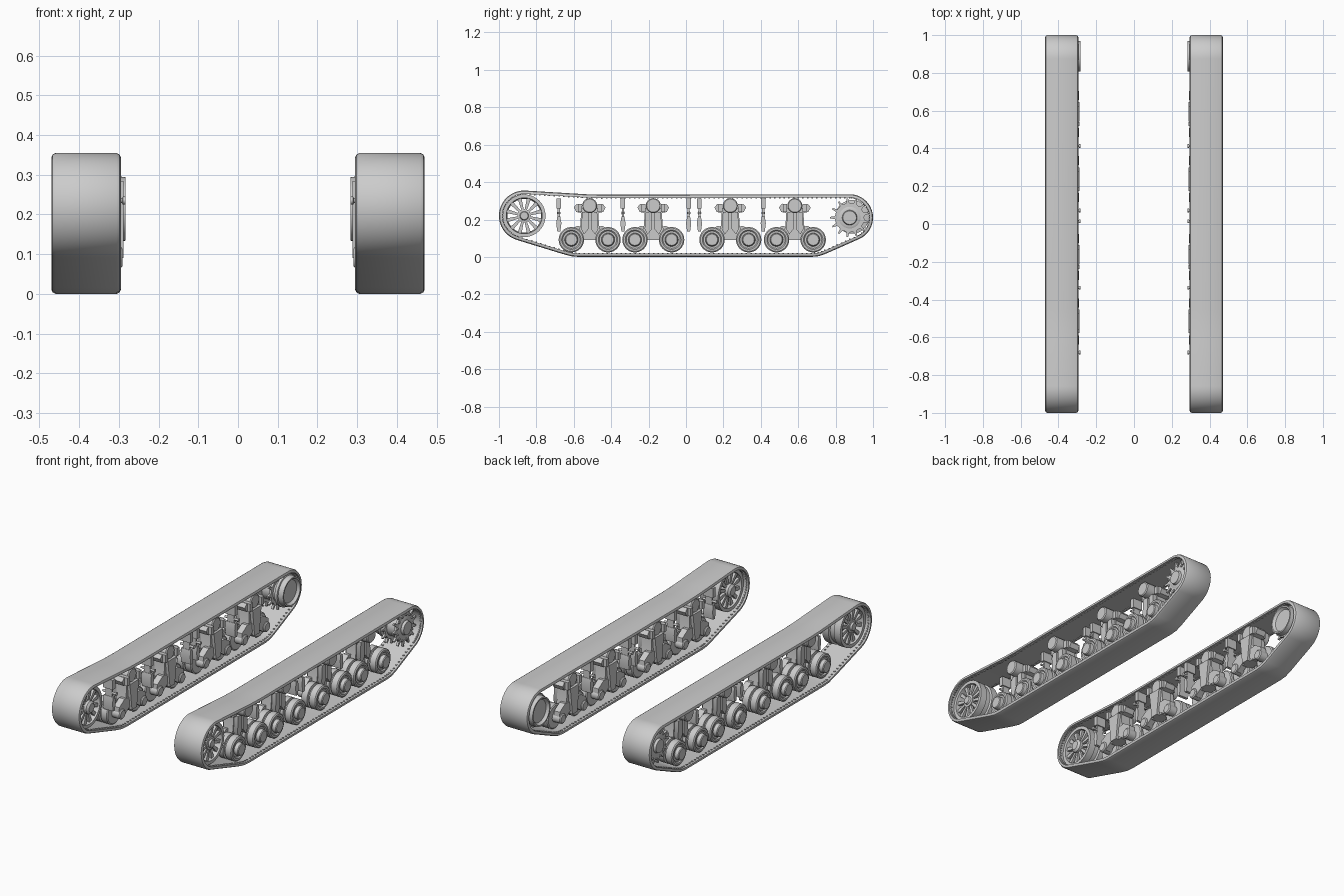
import bpy, bmesh, math
from mathutils import Vector

cube = bpy.data.objects.get("Cube")
if cube:
    bpy.data.objects.remove(cube)

grey = bpy.data.materials.new("light_grey")
grey.use_nodes = True
grey.diffuse_color = (0.6, 0.6, 0.6, 1)
grey.node_tree.nodes["Principled BSDF"].inputs["Base Color"].default_value = (0.6, 0.6, 0.6, 1)


def skin(bm, rings, wrap=False):
    """Join closed rings of points; wrap closes the last to the first, else cap."""
    rows = [[bm.verts.new(p) for p in ring] for ring in rings]
    n = len(rows[0])
    pairs = list(zip(rows, rows[1:])) + ([(rows[-1], rows[0])] if wrap else [])
    for a, b in pairs:
        for i in range(n):
            j = (i + 1) % n
            bm.faces.new((a[i], a[j], b[j], b[i]))
    if not wrap:
        bm.faces.new(rows[0])
        bm.faces.new(rows[-1])


def prism(bm, pts, x0, x1):
    """Extrude a (y, z) outline across the track."""
    skin(bm, [[(x, y, z) for y, z in pts] for x in (x0, x1)])


def box(bm, y, z, hy, hz, x0, x1):
    prism(bm, [(y - hy, z - hz), (y + hy, z - hz), (y + hy, z + hz), (y - hy, z + hz)], x0, x1)


def polar(c, r, a):
    return (c[0] + r * math.cos(a), c[1] + r * math.sin(a))


def lathe(bm, profile, c, segs=32, wrap=False):
    """Turn an (x, radius) profile about an axle at c = (y, z)."""
    skin(bm, [[(x, *polar(c, r, math.tau * i / segs)) for i in range(segs)]
              for x, r in profile], wrap)


def spoke(bm, c, a, r0, r1, w0, w1, x0, x1):
    d = Vector((math.cos(a), math.sin(a)))
    s = Vector((-d.y, d.x))
    o = Vector(c)
    prism(bm, [tuple(o + d * r + s * w)
               for r, w in ((r0, -w0), (r1, -w1), (r1, w1), (r0, w0))], x0, x1)


def finish(bm, name):
    """Turn the mesh into an object, with its twin on the other side."""
    bmesh.ops.recalc_face_normals(bm, faces=bm.faces)
    mesh = bpy.data.meshes.new(name)
    bm.to_mesh(mesh)
    bm.free()
    mesh.materials.append(grey)
    for p in mesh.polygons:
        p.use_smooth = True
    mesh.set_sharp_from_angle(angle=math.radians(35))
    obj = bpy.data.objects.new(name, mesh)
    bpy.context.collection.objects.link(obj)
    obj.modifiers.new("other_side", 'MIRROR').use_axis[0] = True


IDLER, SPROCKET = (-0.865, 0.22), (0.875, 0.21)


def arc(c, r, a0, a1, n=24):
    return [polar(c, r, math.radians(a0 + (a1 - a0) * i / n)) for i in range(n + 1)]


# Track belt: rounded cross-section carried round the closed path
path = [Vector(p) for p in
        arc(IDLER, 0.135, 87, 253) + [(-0.66, 0.016), (-0.61, 0.003), (-0.57, 0), (0.67, 0),
                                      (0.71, 0.004), (0.75, 0.018)]
        + arc(SPROCKET, 0.125, -65, 90) + [(-0.45, 0.333), (-0.53, 0.335), (-0.6, 0.339)]]
section = [(0.295, -0.018), (0.295, -0.011), (0.298, -0.004), (0.306, 0),
           (0.459, 0), (0.467, -0.004), (0.47, -0.011), (0.47, -0.018)]
rings, normals = [], []
for i, p in enumerate(path):
    t = (path[(i + 1) % len(path)] - path[i - 1]).normalized()
    n = Vector((t.y, -t.x))
    normals.append(n)
    rings.append([(x, *(p + n * d)) for x, d in section])
bm = bmesh.new()
skin(bm, rings, wrap=True)
finish(bm, "track_belt")

# Small studs along both edges of the inner face of the belt
bm = bmesh.new()
for i, p in enumerate(path):
    q = path[(i + 1) % len(path)]
    count = max(1, round((q - p).length / 0.025))
    for k in range(count):
        c = p.lerp(q, k / count) + normals[i].lerp(normals[(i + 1) % len(path)], k / count) * -0.018
        for x in (0.305, 0.452):
            box(bm, c.x, c.y, 0.004, 0.004, x, x + 0.008)
finish(bm, "track_studs")

# Front idler: rim, paired spokes and hub
bm = bmesh.new()
lathe(bm, [(0.325, 0.114), (0.325, 0.096), (0.375, 0.09), (0.39, 0.09), (0.44, 0.096),
           (0.44, 0.114), (0.4, 0.114), (0.395, 0.104), (0.37, 0.104), (0.365, 0.114)],
      IDLER, 40, wrap=True)
for i in range(12):
    for x in (0.335, 0.415):
        spoke(bm, IDLER, math.tau * (i + 0.5) / 12, 0.03, 0.1, 0.006, 0.011, x, x + 0.015)
lathe(bm, [(0.31, 0.024), (0.32, 0.036), (0.435, 0.036), (0.437, 0.024), (0.447, 0.02)], IDLER)
finish(bm, "idler_wheel")

# Rear sprocket: two toothed plates on a drum
bm = bmesh.new()
TEETH = 13
gear = [polar(SPROCKET, r, math.tau * (i + f) / TEETH)
        for i in range(TEETH) for r, f in ((0.077, 0), (0.08, 0.3), (0.104, 0.42),
                                           (0.104, 0.58), (0.08, 0.7))]
for x in (0.35, 0.42):
    prism(bm, gear, x, x + 0.012)
lathe(bm, [(0.33, 0.062), (0.43, 0.062), (0.436, 0.05), (0.436, 0.04), (0.45, 0.036)], SPROCKET)
for i in range(TEETH):
    lathe(bm, [(0.432, 0.006), (0.438, 0.006)],
          polar(SPROCKET, 0.07, math.tau * i / TEETH), 8)
finish(bm, "drive_sprocket")

# Final drive cover: stepped dish on the inner side
bm = bmesh.new()
lathe(bm, [(0.298, 0.062), (0.292, 0.068), (0.283, 0.072), (0.283, 0.08),
           (0.312, 0.083), (0.314, 0.09), (0.33, 0.09), (0.335, 0.07)], (0.888, 0.214), 40)
finish(bm, "final_drive_cover")

# Suspension bogies
half = [(0.022, 0.255), (0.045, 0.262), (0.068, 0.285), (0.085, 0.265), (0.072, 0.24),
        (0.046, 0.235), (0.05, 0.17), (0.06, 0.125), (0.04, 0.09)]
for number, y in enumerate((-0.515, -0.175, 0.237, 0.582), 1):
    hubs = [(y + s * 0.098, 0.092) for s in (-1, 1)]

    # Upright bracket with swept shoulders, side ribs and centre slot
    bm = bmesh.new()
    outline = [(y + a, z) for a, z in half] + [(y - a, z) for a, z in reversed(half)]
    prism(bm, outline, 0.305, 0.365)
    prism(bm, [(y - 0.04, 0.24), (y + 0.04, 0.24), (y + 0.022, 0.09), (y - 0.022, 0.09)],
          0.288, 0.31)
    for s in (-1, 1):
        prism(bm, [(y + s * a, z) for a, z in
                   ((0.006, 0.24), (0.04, 0.24), (0.046, 0.15), (0.03, 0.12), (0.006, 0.15))],
              0.36, 0.39)
        box(bm, y + s * 0.052, 0.262, 0.011, 0.022, 0.288, 0.38)
    finish(bm, f"bogie_bracket_{number}")

    # Return roller on top of the bracket
    bm = bmesh.new()
    lathe(bm, [(0.3, 0.034), (0.305, 0.04), (0.425, 0.04), (0.43, 0.035)], (y, 0.274))
    finish(bm, f"return_roller_{number}")

    # Swing arms from the bracket to the axles
    bm = bmesh.new()
    for s, (hy, hz) in zip((-1, 1), hubs):
        prism(bm, [(y + s * a, z) for a, z in
                   ((0.01, 0.16), (0.07, 0.165), (0.118, 0.135), (0.122, 0.08),
                    (0.08, 0.068), (0.02, 0.11))], 0.3, 0.335)
        lathe(bm, [(0.291, 0.022), (0.296, 0.028), (0.36, 0.028)], (hy, hz), 20)
    finish(bm, f"swing_arms_{number}")

    # Paired road wheels: grooved drums with protruding hubs
    bm = bmesh.new()
    for c in hubs:
        lathe(bm, [(0.342, 0.05), (0.342, 0.062), (0.347, 0.068), (0.382, 0.068), (0.384, 0.055),
                   (0.394, 0.055), (0.396, 0.068), (0.431, 0.068), (0.436, 0.062),
                   (0.436, 0.052), (0.43, 0.046), (0.43, 0.036), (0.45, 0.034), (0.454, 0.03)], c)
    finish(bm, f"road_wheels_{number}")

# Slim hangers between the bogies
bm = bmesh.new()
for y in (-0.68, -0.337, 0.014, 0.072, 0.413):
    box(bm, y, 0.285, 0.012, 0.027, 0.3, 0.36)
    box(bm, y, 0.235, 0.006, 0.03, 0.31, 0.35)
    prism(bm, [(y - 0.008, 0.215), (y + 0.008, 0.215), (y + 0.014, 0.18),
               (y + 0.008, 0.135), (y - 0.008, 0.135), (y - 0.014, 0.18)], 0.3, 0.36)
    lathe(bm, [(0.283, 0.01), (0.29, 0.01), (0.292, 0.006), (0.37, 0.006)], (y, 0.235), 12)
finish(bm, "hangers")
